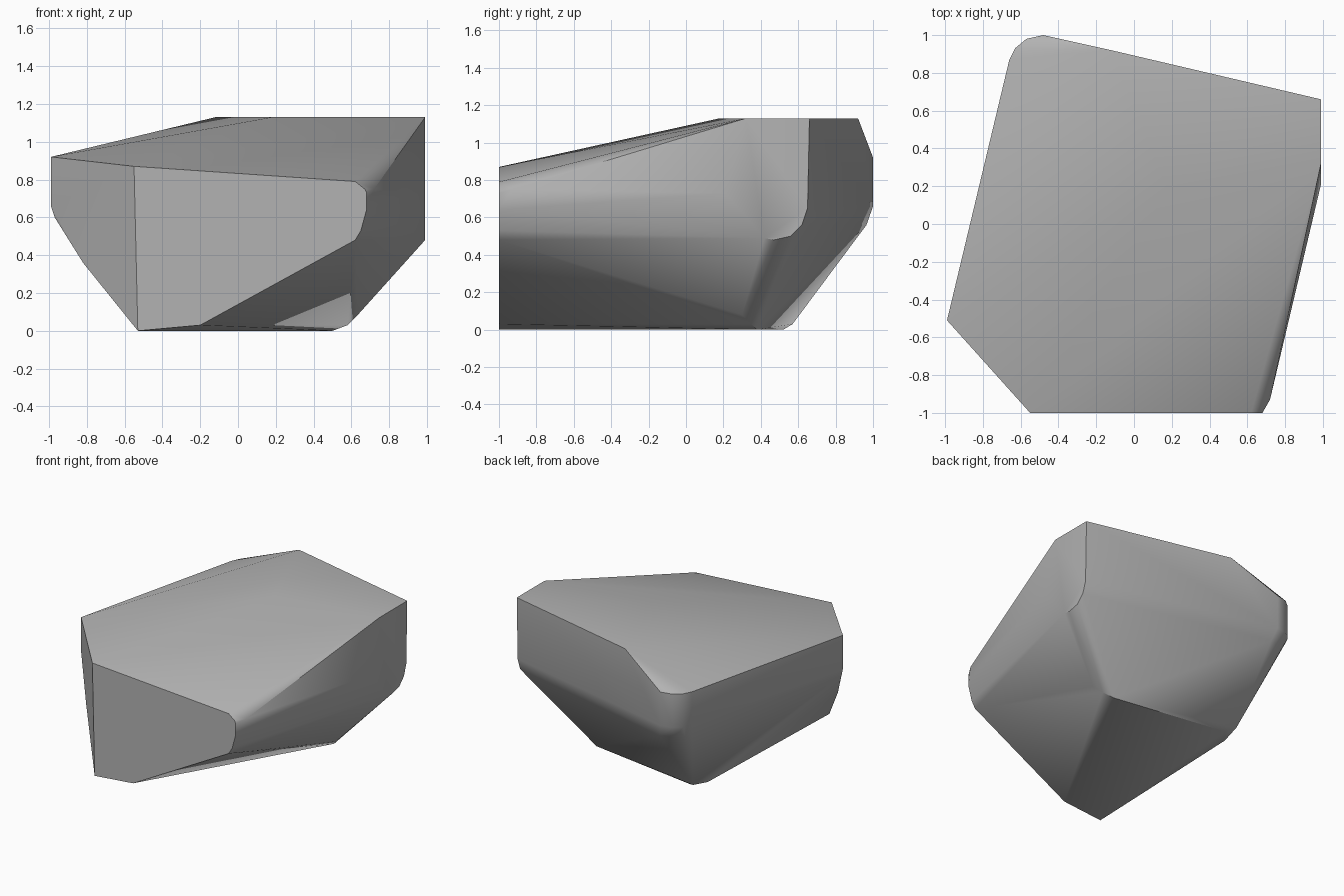
import bpy, bmesh
from math import radians

cube = bpy.data.objects.get("Cube")
if cube:
    bpy.data.objects.remove(cube, do_unlink=True)

# Flat summit and the rim of the upper slopes
crown = [(.99, .66, 1.13), (.99, .32, 1.13), (.18, .18, 1.13), (-.12, .92, 1.13),
         (-.99, -.51, .92), (-.55, -1, .87), (.62, -1, .79), (.67, -1, .75), (.72, -.93, .75)]
# Rounded back corner: one plan curve, used at the top and bottom of the wall
corner = [(-.66, .87), (-.63, .93), (-.57, .98), (-.48, 1)]
column = [(x, y, z) for x, y in corner for z in (.92, .66)]
column += [(-.61, .84, .58), (-.56, .93, .57), (-.45, .965, .56)]
# Left, front and right flanks
flanks = [(-.99, -.51, .66), (-.97, -.52, .6), (-.82, -.69, .36),
          (.68, -1, .73), (.68, -1, .64), (.65, -1, .53), (.62, -1, .48),
          (.99, .21, .73), (.99, .42, .49), (.99, .47, .48), (.99, .56, .5),
          (.99, .62, .56), (.99, .65, .65)]
# Base and its softened rim
base = [(-.53, -1, 0), (-.2, -1, .03), (-.48, .42, 0), (-.4, .52, 0), (-.46, .57, .03),
        (.5, .38, 0), (.58, .35, .03), (.63, .3, .08)]

bm = bmesh.new()
for p in crown + column + flanks + base:
    bm.verts.new(p)
hull = bmesh.ops.convex_hull(bm, input=bm.verts)
loose = [v for v in bm.verts if not v.link_faces]
bmesh.ops.delete(bm, geom=loose, context='VERTS')
bmesh.ops.dissolve_limit(bm, angle_limit=radians(3), verts=bm.verts, edges=bm.edges)
bmesh.ops.recalc_face_normals(bm, faces=bm.faces)

mesh = bpy.data.meshes.new("boulder")
bm.to_mesh(mesh)
bm.free()
boulder = bpy.data.objects.new("boulder", mesh)
bpy.context.collection.objects.link(boulder)

# Plain stone grey
stone = bpy.data.materials.new("stone_grey")
stone.use_nodes = True
grey = (.45, .45, .45, 1)
stone.diffuse_color = grey
stone.node_tree.nodes["Principled BSDF"].inputs["Base Color"].default_value = grey
mesh.materials.append(stone)

# Soft shading across worn edges, crisp at the breaks
bpy.context.view_layer.objects.active = boulder
boulder.select_set(True)
bpy.ops.object.shade_smooth_by_angle(angle=radians(32))
